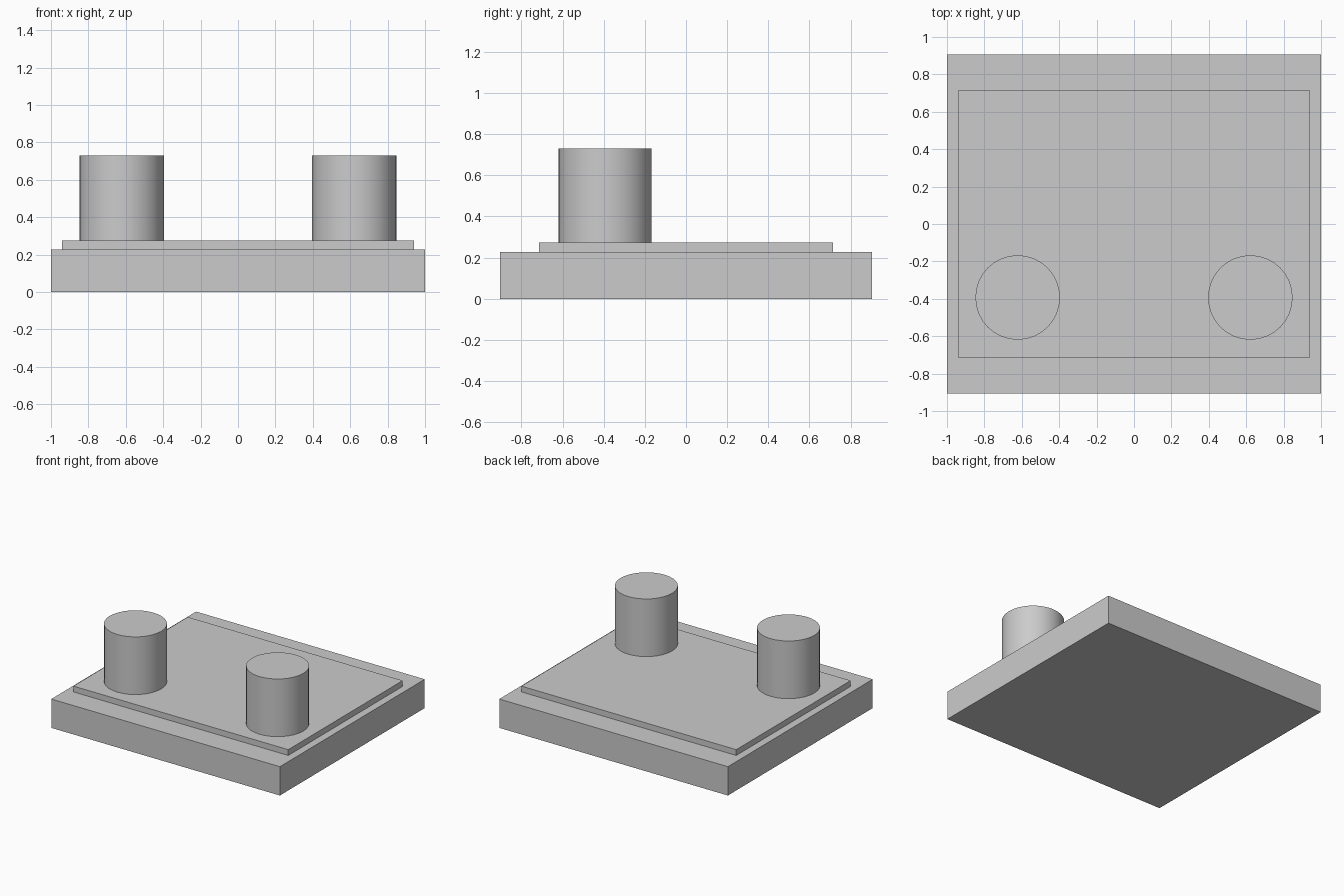
import bpy
import math

default = bpy.data.objects.get("Cube")
if default:
    bpy.data.objects.remove(default, do_unlink=True)

GREY = (0.6, 0.6, 0.6, 1.0)
grey = bpy.data.materials.new("plain grey")
grey.use_nodes = True
grey.diffuse_color = GREY
grey.node_tree.nodes["Principled BSDF"].inputs["Base Color"].default_value = GREY


def finish(name):
    obj = bpy.context.object
    obj.name = name
    obj.data.materials.append(grey)
    return obj


def slab(name, width, depth, bottom, top):
    bpy.ops.mesh.primitive_cube_add(size=1, location=(0, 0, (bottom + top) / 2))
    obj = finish(name)
    obj.scale = (width, depth, top - bottom)
    bpy.ops.object.transform_apply(location=False, rotation=False, scale=True)


def post(name, x, y, radius, bottom, top):
    bpy.ops.mesh.primitive_cylinder_add(
        vertices=32, radius=radius, depth=top - bottom,
        location=(x, y, (bottom + top) / 2))
    finish(name)
    bpy.ops.object.shade_smooth_by_angle(angle=math.radians(30))


BASE_TOP = 0.228
PLATE_TOP = 0.274

# Stepped base
slab("base", 2.0, 1.81, 0, BASE_TOP)
slab("raised_plate", 1.88, 1.43, BASE_TOP, PLATE_TOP)

# Pair of round posts near the front
for side, sign in (("left", 1), ("right", -1)):
    post(side + "_post", sign * 0.622, -0.393, 0.226, PLATE_TOP, 0.73)
